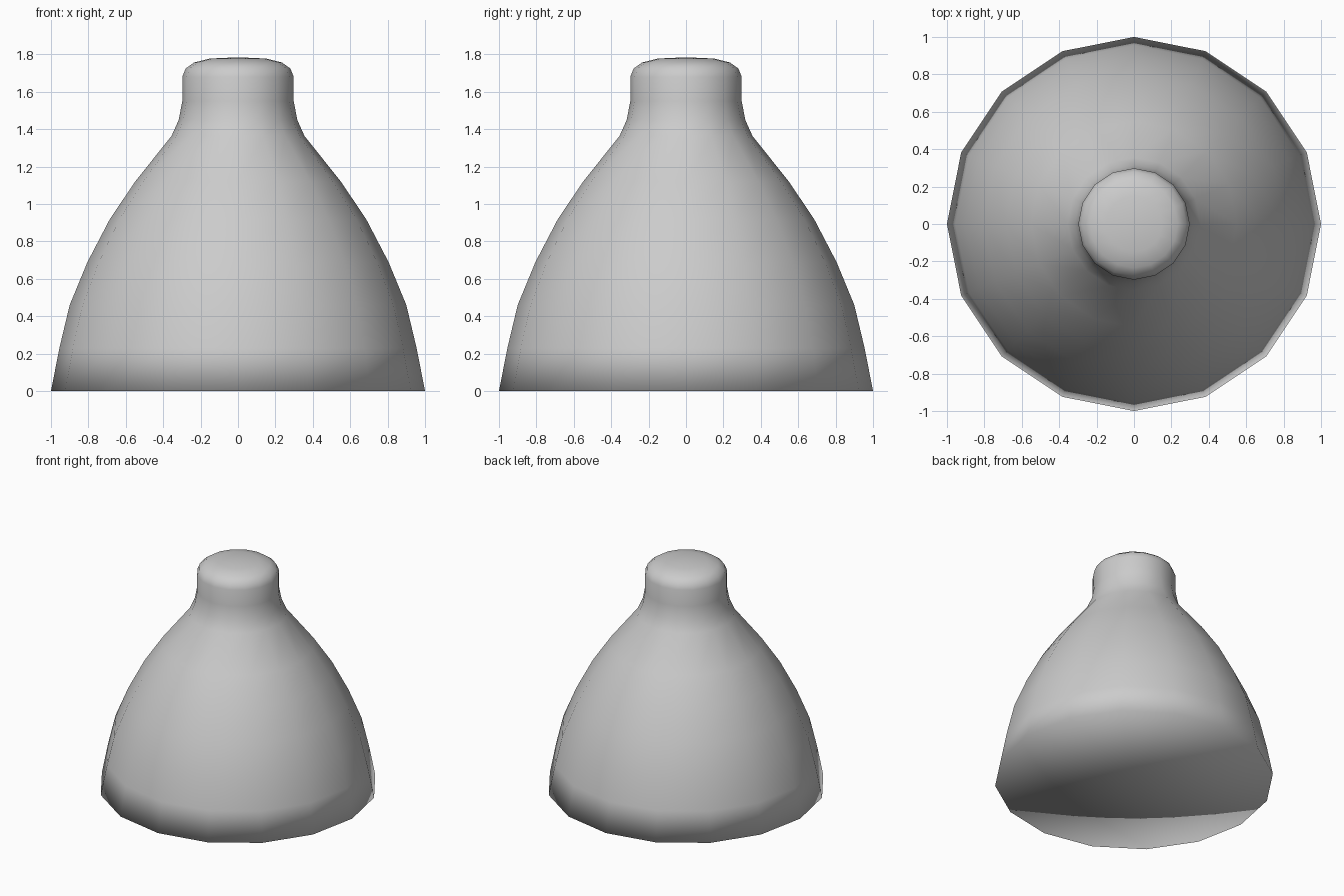
import bpy
import bmesh
from math import cos, sin, tau

default_cube = bpy.data.objects.get("Cube")
if default_cube:
    bpy.data.objects.remove(default_cube, do_unlink=True)

SIDES = 16

# Plain grey finish
grey = bpy.data.materials.new("plain_grey")
grey.use_nodes = True
colour = (0.6, 0.6, 0.6, 1)
grey.diffuse_color = colour
grey.node_tree.nodes["Principled BSDF"].inputs["Base Color"].default_value = colour

# Profile from the rim up the bell, neck and rounded cap: (radius, height)
profile = [
    (1.0, 0.0), (0.955, 0.23), (0.90, 0.46), (0.805, 0.69), (0.685, 0.92),
    (0.55, 1.12), (0.355, 1.365), (0.317, 1.45), (0.298, 1.55),
    (0.298, 1.68), (0.28, 1.725), (0.235, 1.757), (0.15, 1.778),
]
TOP = 1.785

bm = bmesh.new()


def ring(radius, z):
    return [bm.verts.new((radius * cos(tau * i / SIDES),
                          radius * sin(tau * i / SIDES), z)) for i in range(SIDES)]


# Turned body with a fan closing each end
rings = [ring(r, z) for r, z in profile]
base_centre = bm.verts.new((0, 0, 0))
top_centre = bm.verts.new((0, 0, TOP))
for i in range(SIDES):
    j = (i + 1) % SIDES
    for low, high in zip(rings, rings[1:]):
        bm.faces.new((low[i], low[j], high[j], high[i]))
    bm.faces.new((rings[0][j], rings[0][i], base_centre))
    bm.faces.new((rings[-1][i], rings[-1][j], top_centre))

# Smooth everywhere, including across the bottom rim
for face in bm.faces:
    face.smooth = True

mesh = bpy.data.meshes.new("bell_body")
bm.to_mesh(mesh)
bm.free()
mesh.materials.append(grey)
body = bpy.data.objects.new("bell_body", mesh)
bpy.context.collection.objects.link(body)
